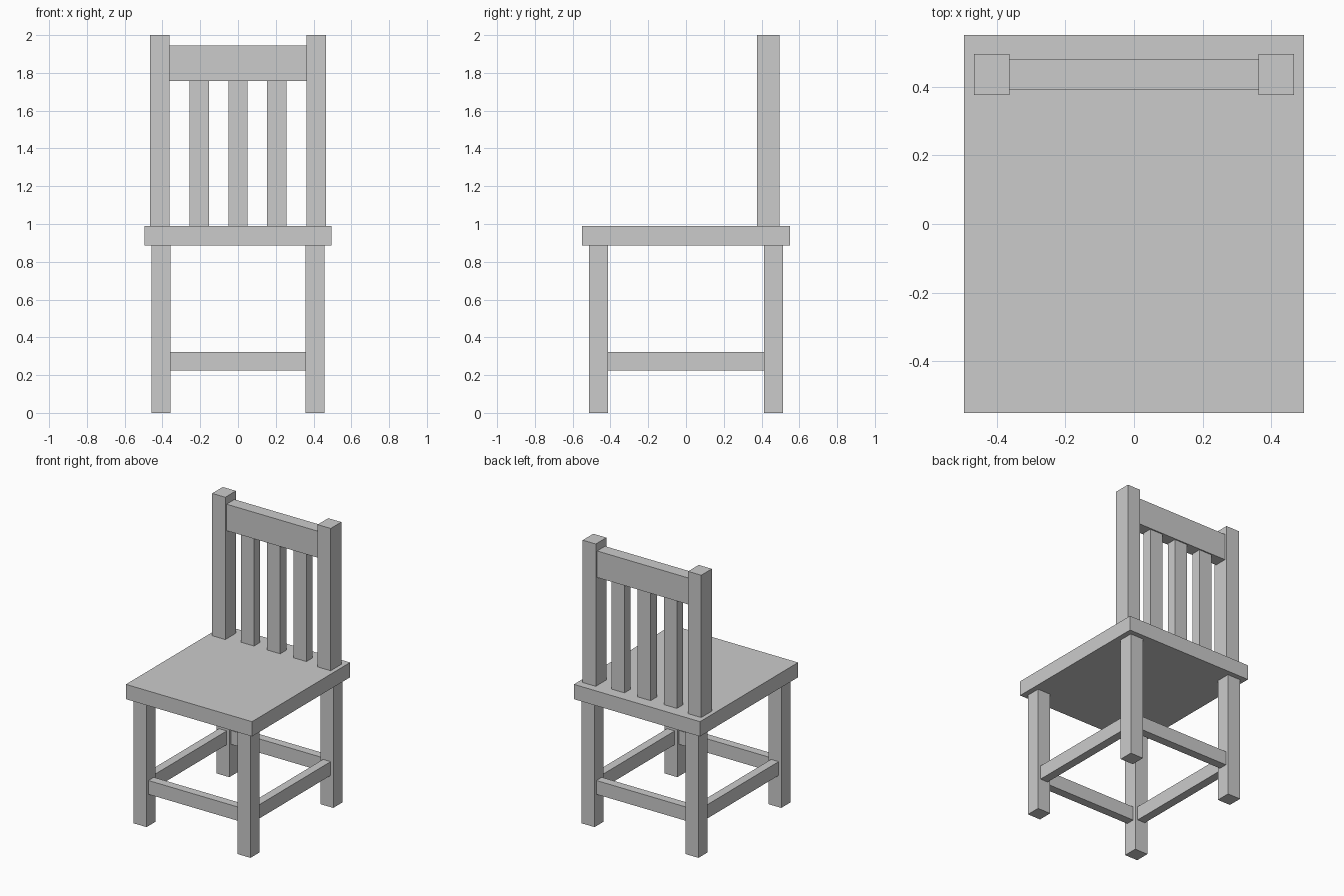
import bpy

if "Cube" in bpy.data.objects:
    bpy.data.objects.remove(bpy.data.objects["Cube"])


def box(name, x, y, z):
    """Axis-aligned box from (min, max) ranges."""
    lo, hi = zip(x, y, z)
    bpy.ops.mesh.primitive_cube_add(size=1, location=[(a + b) / 2 for a, b in zip(lo, hi)])
    ob = bpy.context.object
    ob.name = name
    ob.scale = [b - a for a, b in zip(lo, hi)]
    bpy.ops.object.transform_apply(location=False, rotation=False, scale=True)
    return ob


def span(c, width):
    return (c - width / 2, c + width / 2)


SEAT_BOTTOM, SEAT_TOP = 0.885, 0.99
LEG_X, LEG_Y, LEG_W = 0.408, 0.464, 0.101
STRETCHER_Z = (0.225, 0.323)

# Seat slab
box("seat", (-0.495, 0.495), (-0.55, 0.55), (SEAT_BOTTOM, SEAT_TOP))

# Legs
for side, sx in (("left", -1), ("right", 1)):
    for end, sy in (("front", -1), ("back", 1)):
        box(f"{end}_leg_{side}", span(sx * LEG_X, LEG_W), span(sy * LEG_Y, LEG_W), (0, SEAT_BOTTOM))

# Stretchers between the legs
inner_x, inner_y = LEG_X - LEG_W / 2, LEG_Y - LEG_W / 2
for end, sy in (("front", -1), ("back", 1)):
    box(f"{end}_stretcher", (-inner_x, inner_x), span(sy * LEG_Y, 0.06), STRETCHER_Z)
for side, sx in (("left", -1), ("right", 1)):
    box(f"{side}_stretcher", span(sx * LEG_X, 0.06), (-inner_y, inner_y), STRETCHER_Z)

# Back posts
for side, sx in (("left", -1), ("right", 1)):
    box(f"back_post_{side}", span(sx * 0.414, 0.103), (0.375, 0.494), (SEAT_TOP, 2.0))

# Top rail and back slats
box("top_rail", (-0.363, 0.363), (0.39, 0.479), (1.757, 1.945))
for i in range(3):
    box(f"back_slat_{i + 1}", span((i - 1) * 0.206, 0.103), span(0.435, 0.07), (SEAT_TOP, 1.757))
